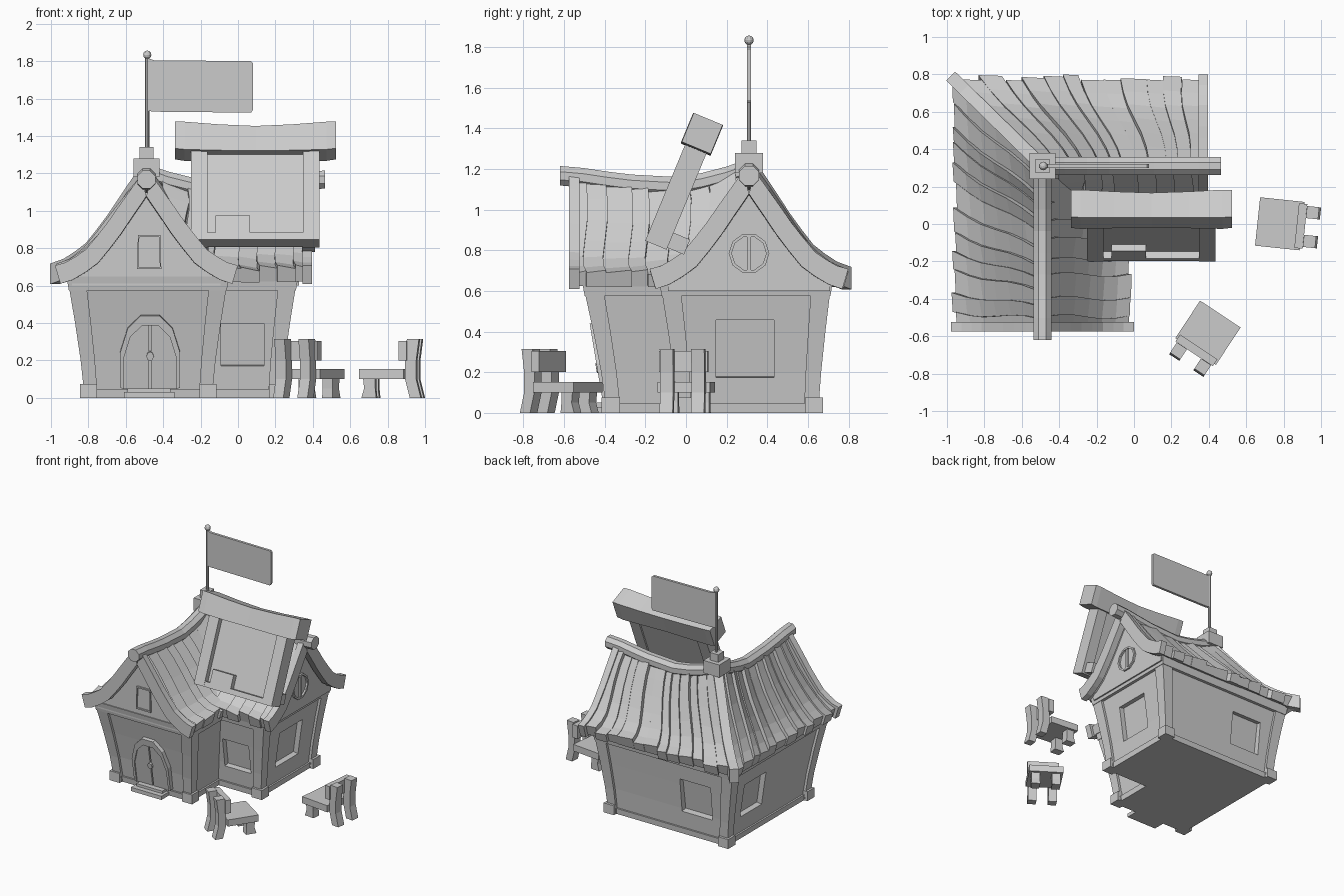
import bpy, bmesh, math, random
from mathutils import Matrix, Vector

if "Cube" in bpy.data.objects:
    bpy.data.objects.remove(bpy.data.objects["Cube"])

random.seed(4)
GREY = bpy.data.materials.new("plain grey")
GREY.diffuse_color = (0.6, 0.6, 0.6, 1)
GREY.use_nodes = True
GREY.node_tree.nodes["Principled BSDF"].inputs["Base Color"].default_value = GREY.diffuse_color
I4 = Matrix.Identity(4)
CX, CY = -0.49, 0.31                      # where the two ridges meet


def loft(name, rings, M=I4, loop=False):
    """Skin a row of equal-sized rings; cap the ends unless looped."""
    bm = bmesh.new()
    R = [[bm.verts.new(M @ Vector(p)) for p in r] for r in rings]
    n = len(R[0])
    for a, b in zip(R, R[1:] + R[:1] if loop else R[1:]):
        for i in range(n):
            bm.faces.new((a[i], a[(i + 1) % n], b[(i + 1) % n], b[i]))
    if not loop:
        bm.faces.new(R[0])
        bm.faces.new(R[-1])
    bmesh.ops.recalc_face_normals(bm, faces=bm.faces)
    me = bpy.data.meshes.new(name)
    bm.to_mesh(me)
    bm.free()
    me.materials.append(GREY)
    ob = bpy.data.objects.new(name, me)
    bpy.context.collection.objects.link(ob)
    return ob


def box(name, x, y, z, M=I4):
    return loft(name, [[(x[0], y[0], h), (x[1], y[0], h), (x[1], y[1], h), (x[0], y[1], h)] for h in z], M)


def prism(name, pts, y0, y1, M=I4):
    return loft(name, [[(a, y, b) for a, b in pts] for y in (y0, y1)], M)


def frame(name, pts, k, y0, y1, M=I4, loop=True):
    """Rectangular trim running round an outline centred on the local origin."""
    return loft(name, [[(a, y0, b), (a * k, y0, b * k), (a * k, y1, b * k), (a, y1, b)] for a, b in pts], M, loop)


def place(x, y, z, turn=0, lean=0):
    return (Matrix.Translation((x, y, z)) @ Matrix.Rotation(math.radians(turn), 4, 'Z')
            @ Matrix.Rotation(math.radians(lean), 4, 'X'))


def lerp(table, v):
    v = min(max(v, table[0][0]), table[-1][0])
    for (a, p), (b, q) in zip(table, table[1:]):
        if v <= b:
            return p + (q - p) * (v - a) / (b - a)


# --- Flared walls on an L-shaped plan: (foot x, y, top x, y, inward x, y)
CORNERS = [(-.82, -.39, -.905, -.50, 1, 1), (-.14, -.39, -.06, -.50, -1, 1),
           (-.14, -.04, -.06, -.12, -1, 1), (.23, -.04, .31, -.12, -1, 1),
           (.23, .65, .31, .71, -1, -1), (-.82, .65, -.905, .71, 1, -1)]
LEVELS = [(0, 0), (.2, .25), (.4, .6), (.6, 1)]


def plan(f, z, inset):
    return [(a + (c - a) * f + i * inset, b + (d - b) * f + j * inset, z) for a, b, c, d, i, j in CORNERS]


walls = loft("walls", [plan(f, z, .02) for z, f in LEVELS])
loft("sill", [plan(0, 0, .006), plan(.05, .045, .006)])
loft("wall_plate", [plan(.95, .575, -.004), plan(1, .65, -.012)])
for k, (a, b, c, d, i, j) in enumerate(CORNERS):
    if k == 2:
        continue
    rings = []
    for z, f in LEVELS:
        x, y, w = a + (c - a) * f, b + (d - b) * f, .07 + .025 * f
        rings.append([(x, y, z), (x + i * w, y, z), (x + i * w, y + j * w, z), (x, y + j * w, z)])
    loft("corner_post", rings)
    box("post_foot", sorted((a - i * .025, a + i * .065)), sorted((b - j * .025, b + j * .065)), (0, .075))

# Recessed windows
for x, y, z, turn, w in [(.245, .29, .315, 90, .143), (.025, -.05, .285, 0, .115),
                         (-.55, .654, .31, 180, .135), (-.835, .35, .31, -90, .135)]:
    cut = box("window_cutter", (-w, w), (-.1, .04), (-w, w), place(x, y, z, turn, 8))
    cut.hide_render = cut.hide_viewport = True
    mod = walls.modifiers.new("window", 'BOOLEAN')
    mod.object, mod.operation, mod.solver = cut, 'DIFFERENCE', 'EXACT'

# Arched double door with ring handle and step
D = place(-.47, -.37, 0, 0, 9.5)
HALF = [(.16, .06), (.16, .25), (.12, .38), (.05, .45)]
frame("door_frame", HALF + [(-a, b) for a, b in HALF[::-1]], .88, -.03, .02, D, False)
for s in (-1, 1):
    prism("door_leaf", [(s * a, b) for a, b in
                        [(.005, .05), (.142, .05), (.142, .22), (.106, .335), (.044, .4), (.005, .4)]], -.02, .02, D)
prism("door_handle", [(.02 * math.cos(t * math.pi / 4), .23 + .025 * math.sin(t * math.pi / 4)) for t in range(8)],
      -.035, 0, D)
box("step", (-.61, -.34), (-.48, -.37), (0, .03))
box("upper_step", (-.59, -.36), (-.44, -.37), (.03, .05))

# --- Sagging, curved roof
PROFILE = [(0, 1.17), (.1, 1.03), (.2, .885), (.3, .765), (.4, .695), (.49, .668)]
SAG = [(0, -.005), (.3, -.045), (.6, -.06), (.8, -.03), (1, .03)]


def roof(wing, side, d, s, lift=0):
    """Point d out from the ridge and s along it; wing 0 runs along y, wing 1 along x."""
    t = (s + .57) / .88 if wing == 0 else (.39 - s) / .88
    slope = (lerp(PROFILE, min(d + .05, .49)) - lerp(PROFILE, max(d - .05, 0))) / (min(d + .05, .49) - max(d - .05, 0))
    n = math.hypot(slope, 1)
    z = lerp(PROFILE, d) + lerp(SAG, t) * (1 - d / .49) + lift / n
    out = d - slope * lift / n
    if out < 0:                           # keep the two slopes meeting on the centre line
        z, out = z - slope * out, 0
    o = out * side
    return (CX + o, s, z) if wing == 0 else (s, CY + o, z)


def slats(wing, side, s_end, hub, corner, count):
    """Boards side by side: fanned to the hip, or cut off under the valley."""
    edges = [(i + (random.uniform(-.25, .25) if 0 < i < count else 0)) / count for i in range(count + 1)]
    for u, v in zip(edges, edges[1:]):
        up, tilt, reach = random.uniform(.004, .022), random.uniform(.01, .024), random.uniform(.452, .482)
        if corner is None:
            mid = abs(hub - (s_end + (hub - s_end) * (u + v) / 2))
            reach = min(reach, mid + .07)
        rings = []
        for k in range(7):
            d = reach * k / 6
            e = hub if corner is None else hub + (corner - hub) * d / .49
            wob = .012 * math.sin(k * 1.1)
            a, b = s_end + (e - s_end) * u + wob * (u > 0), s_end + (e - s_end) * v + wob
            low = -.025 - .03 * k / 6
            rings.append([roof(wing, side, d, a, low), roof(wing, side, d, b, low),
                          roof(wing, side, d, b, up + tilt), roof(wing, side, d, a, up)])
        loft("roof_slat", rings)


slats(0, -1, -.57, CY, .77, 12)
slats(0, 1, -.57, CY, None, 9)
slats(1, 1, .39, CX, -.965, 12)
slats(1, -1, .39, CX, None, 9)

STEPS = [.478 * k / 8 for k in range(9)]
for wing, s0, s1 in ((0, -.575, -.525), (1, .395, .345)):
    for side in (-1, 1):
        loft("barge_board", [[roof(wing, side, d, s, lift) for s, lift in
                              ((s0, -.05 - .03 * d), (s1, -.05 - .03 * d), (s1, .038), (s0, .038))] for d in STEPS])
    # Gable wall below the boards
    g0, g1 = (s0 + .07, s0 + .14) if wing == 0 else (s0 - .07, s0 - .14)
    half = [roof(wing, 1, d, g0, -.03) for d in (.41, .3, .2, .1, .03)]
    mirror = [roof(wing, -1, d, g0, -.03) for d in (.03, .1, .2, .3, .41)]
    ax = 1 - wing
    rings = []
    for g in (g0, g1):
        ring = [list(p) for p in half + mirror]
        for p in ring:
            p[ax] = g
        lo, hi = list(ring[-1]), list(ring[0])
        lo[2] = hi[2] = .6
        rings.append(ring + [lo, hi])
    loft("gable_wall", rings)
    # Octagonal ridge log
    end, n = (-.62, 9) if wing == 0 else (.465, 9)
    hub = CY if wing == 0 else CX
    rings = []
    for k in range(n):
        s = end + (hub - end) * k / (n - 1)
        z = roof(wing, 1, 0, s)[2] + .002
        ring = []
        for q in range(8):
            c, h = .052 * math.cos((q + .5) * math.pi / 4), z + .052 * math.sin((q + .5) * math.pi / 4)
            ring.append((CX + c, s, h) if wing == 0 else (s, CY + c, h))
        rings.append(ring)
    loft("ridge_log", rings)

# Hip beam, running diagonally to the back corner
rings = []
for d in STEPS + [.49]:
    x, y, z, w = CX - d, CY + d * .98, lerp(PROFILE, d) + .03 * (1 - d / .49), .024
    rings.append([(x - w, y - w, z - .06), (x + w, y + w, z - .06), (x + w, y + w, z + .05), (x - w, y - w, z + .05)])
loft("hip_beam", rings)

# Gable windows
G = place(-.475, -.505, .78)
SQ = [(-.065, -.09), (.065, -.09), (.06, .09), (-.06, .09)]
frame("attic_window_frame", SQ, .88, -.012, .01, G)
prism("attic_window_pane", [(a * .88, b * .88) for a, b in SQ], -.003, .01, G)
G = place(.325, CY, .785, 90)
frame("round_window_frame", [(.1 * math.cos(q * math.pi / 5), .1 * math.sin(q * math.pi / 5)) for q in range(10)],
      .85, -.014, .01, G)
box("round_window_bar", (-.01, .01), (-.012, .01), (-.085, .085), G)

# --- Hub, flagpole and flag
P = place(CX, CY, 0)
box("hub_block", (-.07, .07), (-.07, .07), (1.18, 1.28), P)
box("hub_cap", (-.037, .037), (-.037, .037), (1.28, 1.34), P)
bpy.ops.mesh.primitive_cylinder_add(vertices=8, radius=.011, depth=.52, location=(-.485, CY, 1.58))
pole = bpy.context.object
pole.name = "flagpole"
bpy.ops.mesh.primitive_uv_sphere_add(segments=10, ring_count=6, radius=.023, location=(-.485, CY, 1.834))
ball = bpy.context.object
ball.name = "pole_ball"
for ob in (pole, ball):
    ob.data.materials.append(GREY)
prism("flag", [(-.48, 1.535), (-.45, 1.53), (.07, 1.525), (.08, 1.54), (.08, 1.79), (.07, 1.80), (-.45, 1.805),
               (-.48, 1.815)], CY - .01, CY + .01)

# --- Leaning sign board
S = place(.093, -.148, .825, 0, -22.5)
for s in (-1, 1):
    box("sign_post", sorted((s * .255, s * .343)), (-.057, .057), (0, .58), S)
    box("sign_brace", sorted((s * .25, s * .32)), (.03, .145), (.01, .09), S)
box("sign_panel", (-.27, .27), (-.015, .045), (0, .58), S)
box("sign_rail", (-.27, .27), (-.055, .05), (0, .04), S)
box("sign_plate", (-.213, -.03), (-.055, 0), (.04, .14), S)
loft("sign_cap", [[(x, -h, .59 + c - h), (x, h, .59 + c - h), (x, h, .59 + c + h), (x, -h, .59 + c + h)]
                  for x, h, c in [(-.43, .077, .006), (-.38, .08, .002), (-.2, .075, -.006), (0, .071, -.01),
                                  (.2, .075, -.006), (.38, .08, .002), (.43, .077, .006)]], S)

# --- Chairs, local +x towards the backrest
for x, y, turn in ((.79, 0, -6), (.39, -.59, -123.5)):
    C = place(x, y, 0, turn)
    box("chair_seat", (-.13, .11), (-.13, .13), (.1, .153), C)
    box("chair_backrest", (.08, .125), (-.12, .12), (.2, .305), C)
    for s in (-1, 1):
        ys = sorted((s * .045, s * .11))
        loft("chair_front_leg", [[(a, ys[0], z), (b, ys[0], z), (b, ys[1], z), (a, ys[1], z)] for a, b, z in
                                 [(-.12, -.04, 0), (-.105, -.045, .05), (-.11, -.045, .1)]], C)
        loft("chair_back_post", [[(a, ys[0], z), (b, ys[0], z), (b, ys[1], z), (a, ys[1], z)] for a, b, z in
                                 [(.14, .2, 0), (.115, .175, .1), (.115, .175, .2), (.125, .19, .315)]], C)
